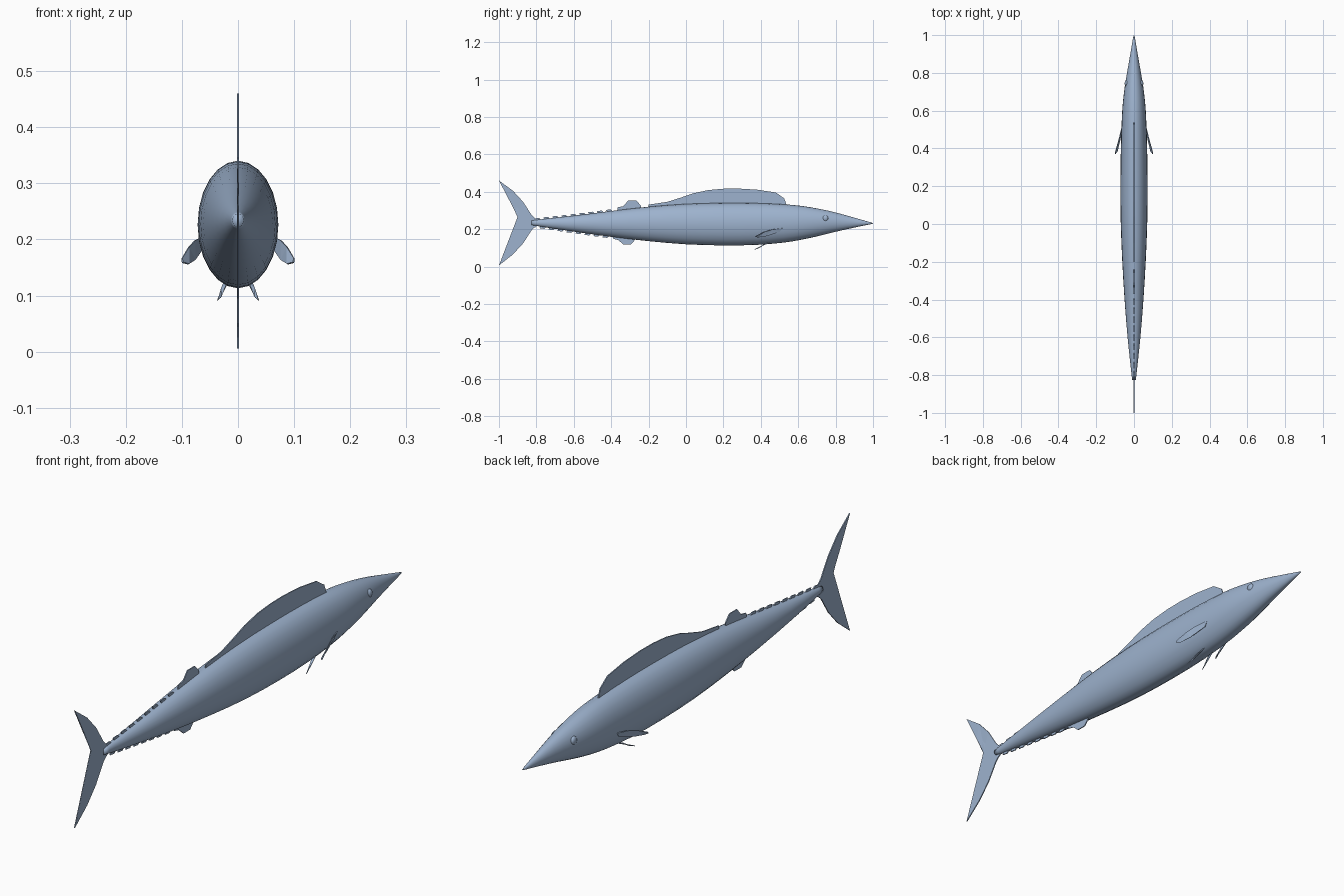
import bpy, bmesh, math

cube = bpy.data.objects.get("Cube")
if cube:
    bpy.data.objects.remove(cube, do_unlink=True)

skin = bpy.data.materials.new("blue_grey_skin")
skin.use_nodes = True
COLOUR = (0.34, 0.45, 0.62, 1)
skin.diffuse_color = COLOUR
skin.node_tree.nodes["Principled BSDF"].inputs["Base Color"].default_value = COLOUR

# Body stations: y, half width, belly z, back z
STATIONS = [
    (-0.825, 0.010, 0.222, 0.246), (-0.78, 0.015, 0.214, 0.252),
    (-0.6, 0.034, 0.187, 0.272), (-0.4, 0.050, 0.159, 0.297),
    (-0.2, 0.062, 0.136, 0.320), (0.0, 0.070, 0.119, 0.335),
    (0.2, 0.072, 0.113, 0.340), (0.38, 0.070, 0.116, 0.339),
    (0.52, 0.066, 0.128, 0.333), (0.62, 0.061, 0.144, 0.324),
    (0.72, 0.050, 0.166, 0.307), (0.8, 0.037, 0.186, 0.289),
    (0.88, 0.023, 0.204, 0.267), (0.95, 0.011, 0.219, 0.247),
    (0.985, 0.005, 0.226, 0.237), (1.0, 0.001, 0.230, 0.232)]
SIDES = 24


def station_at(y):
    """Smoothly interpolated body size at y."""
    i = max(k for k in range(len(STATIONS) - 1) if k == 0 or STATIONS[k][0] <= y)
    a, b = STATIONS[i], STATIONS[i + 1]
    p = STATIONS[max(i - 1, 0)]
    n = STATIONS[min(i + 2, len(STATIONS) - 1)]
    span = b[0] - a[0]
    t = (y - a[0]) / span
    out = []
    for c in range(1, 4):
        ma = (b[c] - p[c]) / (b[0] - p[0]) * span
        mb = (n[c] - a[c]) / (n[0] - a[0]) * span
        out.append((2*t**3 - 3*t**2 + 1) * a[c] + (t**3 - 2*t**2 + t) * ma
                   + (3*t**2 - 2*t**3) * b[c] + (t**3 - t**2) * mb)
    return out


def finish(bm, name, smooth=False):
    bmesh.ops.recalc_face_normals(bm, faces=bm.faces)
    mesh = bpy.data.meshes.new(name)
    bm.to_mesh(mesh)
    bm.free()
    mesh.materials.append(skin)
    for poly in mesh.polygons:
        poly.use_smooth = smooth
    obj = bpy.data.objects.new(name, mesh)
    bpy.context.collection.objects.link(obj)
    return obj


def fin(name, points, thickness=0.004):
    """Thin plate from an outline of 3D points."""
    bm = bmesh.new()
    bm.faces.new([bm.verts.new(p) for p in points])
    bmesh.ops.triangulate(bm, faces=bm.faces)
    obj = finish(bm, name)
    mod = obj.modifiers.new("thickness", 'SOLIDIFY')
    mod.thickness = thickness
    mod.offset = 0
    return obj


def flat_fin(name, outline):
    return fin(name, [(0, y, z) for y, z in outline])


# Body: lofted elliptical rings
bm = bmesh.new()
rings = []
ys = []
for a, b in zip(STATIONS, STATIONS[1:]):
    ys += [a[0], (a[0] + b[0]) / 2]
for y in ys + [1.0]:
    w, low, high = station_at(y)
    mid, half = (low + high) / 2, (high - low) / 2
    rings.append([bm.verts.new((w * math.sin(math.tau * k / SIDES), y,
                                mid + half * math.cos(math.tau * k / SIDES)))
                  for k in range(SIDES)])
for r, s in zip(rings, rings[1:]):
    for k in range(SIDES):
        j = (k + 1) % SIDES
        bm.faces.new((r[k], r[j], s[j], s[k]))
bm.faces.new(rings[0])
bm.faces.new(rings[-1])
finish(bm, "body", True)

# Fins on the centre line
flat_fin("dorsal_fin", [
    (-0.2, 0.31), (-0.2, 0.331), (-0.1, 0.346), (-0.03, 0.368), (0.04, 0.392),
    (0.12, 0.409), (0.2, 0.416), (0.28, 0.417), (0.38, 0.411), (0.48, 0.396),
    (0.525, 0.365), (0.54, 0.325), (0.3, 0.32), (0.0, 0.315)])
flat_fin("second_dorsal_fin", [
    (-0.37, 0.29), (-0.365, 0.317), (-0.335, 0.323), (-0.31, 0.352),
    (-0.265, 0.352), (-0.24, 0.325), (-0.24, 0.30)])
flat_fin("anal_fin", [
    (-0.395, 0.17), (-0.39, 0.149), (-0.36, 0.141), (-0.335, 0.118),
    (-0.295, 0.118), (-0.275, 0.14), (-0.27, 0.155)])
flat_fin("tail_fin", [
    (-0.8, 0.25), (-0.825, 0.275), (-0.87, 0.345), (-0.925, 0.405),
    (-1.0, 0.46), (-0.94, 0.345), (-0.885, 0.234), (-0.94, 0.123),
    (-1.0, 0.006), (-0.925, 0.065), (-0.87, 0.125), (-0.825, 0.195),
    (-0.8, 0.218)])

# Rows of finlets above and below the tail stalk
for i in range(9):
    y = -0.39 - i * 0.048
    for name, col, up in (("upper_finlet", 2, 1), ("lower_finlet", 1, -1)):
        yy = y if up > 0 else y - 0.02
        front, back = station_at(yy)[col], station_at(max(yy - 0.036, -0.825))[col]
        flat_fin(name, [(yy, front - 0.004 * up), (yy - 0.012, front + 0.007 * up),
                        (yy - 0.038, back + 0.009 * up), (yy - 0.03, back - 0.004 * up)])

# Paired fins and eyes
for side, sx in (("left", 1), ("right", -1)):
    fin(side + "_pectoral_fin", [(sx * x, y, z) for x, y, z in (
        (0.064, 0.515, 0.205), (0.077, 0.46, 0.198), (0.088, 0.42, 0.186),
        (0.100, 0.378, 0.166), (0.099, 0.37, 0.159), (0.088, 0.385, 0.156),
        (0.077, 0.43, 0.163), (0.062, 0.5, 0.185))], 0.003)
    fin(side + "_pelvic_fin", [(sx * x, y, z) for x, y, z in (
        (0.022, 0.45, 0.13), (0.030, 0.41, 0.112), (0.037, 0.365, 0.091),
        (0.030, 0.385, 0.097), (0.020, 0.42, 0.12))], 0.003)
    bm = bmesh.new()
    bmesh.ops.create_uvsphere(bm, u_segments=16, v_segments=10, radius=0.016)
    bmesh.ops.scale(bm, vec=(0.6, 1, 1), verts=bm.verts)
    bmesh.ops.translate(bm, vec=(sx * 0.040, 0.745, 0.258), verts=bm.verts)
    finish(bm, side + "_eye", True)
